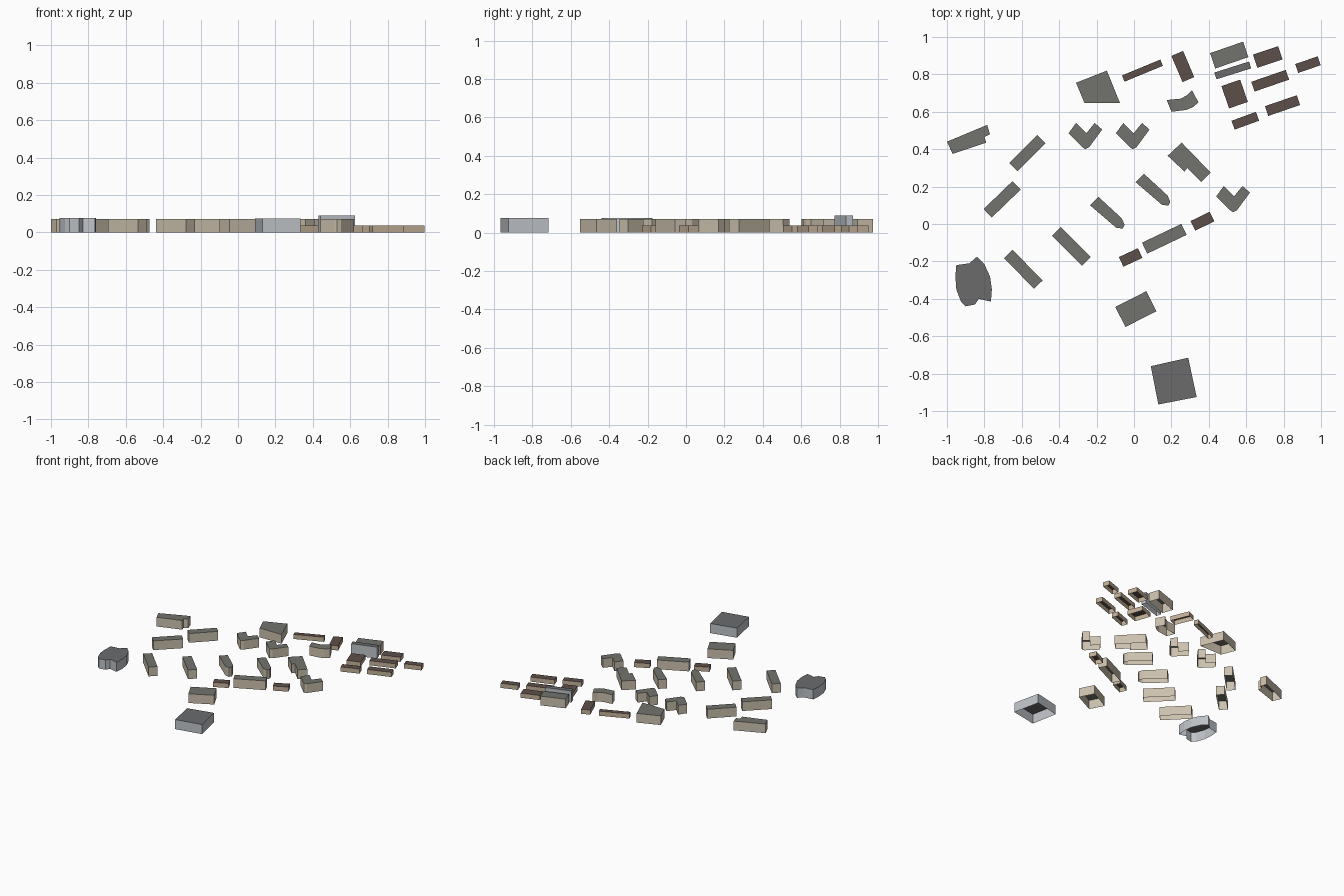
import bpy, bmesh
from math import radians, cos, sin

if "Cube" in bpy.data.objects:
    bpy.data.objects.remove(bpy.data.objects["Cube"])


def material(name, r, g, b):
    m = bpy.data.materials.new(name)
    m.diffuse_color = (r, g, b, 1)
    m.use_nodes = True
    m.node_tree.nodes["Principled BSDF"].inputs["Base Color"].default_value = m.diffuse_color
    return m


# wall and roof colours for each kind of building
TAN = (material("tan_wall", .60, .53, .42), material("grey_roof", .17, .17, .155))
BROWN = (material("brown_wall", .54, .43, .31), material("brown_roof", .11, .078, .068))
GREY = (material("grey_wall", .52, .55, .58), material("slate_roof", .145, .148, .152))
TALL, LOW = 0.072, 0.036


def building(name, outline, height, mats):
    """Walls and a flat roof over an outline, open underneath."""
    area = sum(a[0] * b[1] - b[0] * a[1]
               for a, b in zip(outline, outline[1:] + outline[:1]))
    if area < 0:
        outline = outline[::-1]
    bm = bmesh.new()
    low = [bm.verts.new((x, y, 0)) for x, y in outline]
    top = [bm.verts.new((x, y, height)) for x, y in outline]
    n = len(outline)
    for i in range(n):
        j = (i + 1) % n
        bm.faces.new((low[i], low[j], top[j], top[i]))
    bm.faces.new(top).material_index = 1
    me = bpy.data.meshes.new(name)
    bm.to_mesh(me)
    bm.free()
    for m in mats:
        me.materials.append(m)
    ob = bpy.data.objects.new(name, me)
    bpy.context.collection.objects.link(ob)


def block(name, x, y, length, width, angle, height, mats):
    c, s = cos(radians(angle)), sin(radians(angle))
    pts = [(x + u * length * c - v * width * s, y + u * length * s + v * width * c)
           for u, v in ((-.5, -.5), (.5, -.5), (.5, .5), (-.5, .5))]
    building(name, pts, height, mats)


# plain tall blocks: x, y, length, width, angle
for i, b in enumerate([
        (.01, -.455, .186, .12, 27), (-.592, -.242, .23, .064, -45.5),
        (-.335, -.12, .228, .066, -45), (-.705, .132, .215, .063, 44),
        (-.571, .379, .212, .062, 45), (.162, -.079, .233, .065, 25.5),
        (.509, .903, .187, .087, 19)]):
    block(f"tall_block_{i + 1}", *b, TALL, TAN)

# low brown outbuildings
for i, b in enumerate([
        (-.018, -.179, .112, .057, 25), (.366, .015, .113, .057, 26),
        (.045, .82, .222, .036, 22.5), (.261, .842, .152, .068, -67),
        (.715, .893, .142, .074, 18.5), (.93, .852, .127, .05, 19),
        (.728, .766, .195, .055, 19), (.794, .633, .18, .055, 19),
        (.538, .695, .106, .126, 19), (.595, .552, .139, .05, 20)]):
    block(f"low_block_{i + 1}", *b, LOW, BROWN)

# grey public buildings
block("narrow_hall", .528, .821, .195, .038, 17.5, .09, GREY)
building("square_hall", [(.09, -.76), (.29, -.715), (.335, -.925), (.13, -.965)], .075, GREY)
building("round_hall", [
    (-.95, -.22), (-.88, -.21), (-.84, -.175), (-.80, -.215), (-.77, -.28), (-.76, -.35),
    (-.765, -.415), (-.83, -.40), (-.85, -.43), (-.90, -.44), (-.925, -.415),
    (-.95, -.35), (-.955, -.28)], .076, GREY)

# V-shaped blocks
vee = [(-.35, .485), (-.31, .54), (-.255, .485), (-.21, .54), (-.17, .505),
       (-.24, .41), (-.26, .40), (-.275, .41)]
for i, (dx, dy) in enumerate([(0, 0), (.253, 0), (.79, -.337)]):
    building(f"vee_block_{i + 1}", [(x + dx, y + dy) for x, y in vee], TALL, TAN)

# round-ended blocks
tail = [(-.235, .10), (-.19, .145), (-.065, .03), (-.05, -.005), (-.06, -.025), (-.095, -.02)]
for i, (dx, dy) in enumerate([(0, 0), (.244, .123)]):
    building(f"round_end_block_{i + 1}", [(x + dx, y + dy) for x, y in tail], TALL, TAN)

# irregular blocks
building("stepped_block", [(.18, .365), (.255, .435), (.41, .275), (.36, .225),
                           (.285, .30), (.27, .28)], TALL, TAN)
building("notched_block", [(-1, .44), (-.785, .53), (-.77, .48), (-.80, .465),
                           (-.79, .435), (-.97, .375)], TALL, TAN)
building("wedge_block", [(-.31, .755), (-.145, .82), (-.075, .647), (-.265, .647)], TALL, TAN)
building("curved_block", [(.175, .663), (.25, .67), (.285, .69), (.31, .715), (.345, .65),
                          (.315, .625), (.28, .61), (.20, .60)], TALL, TAN)
